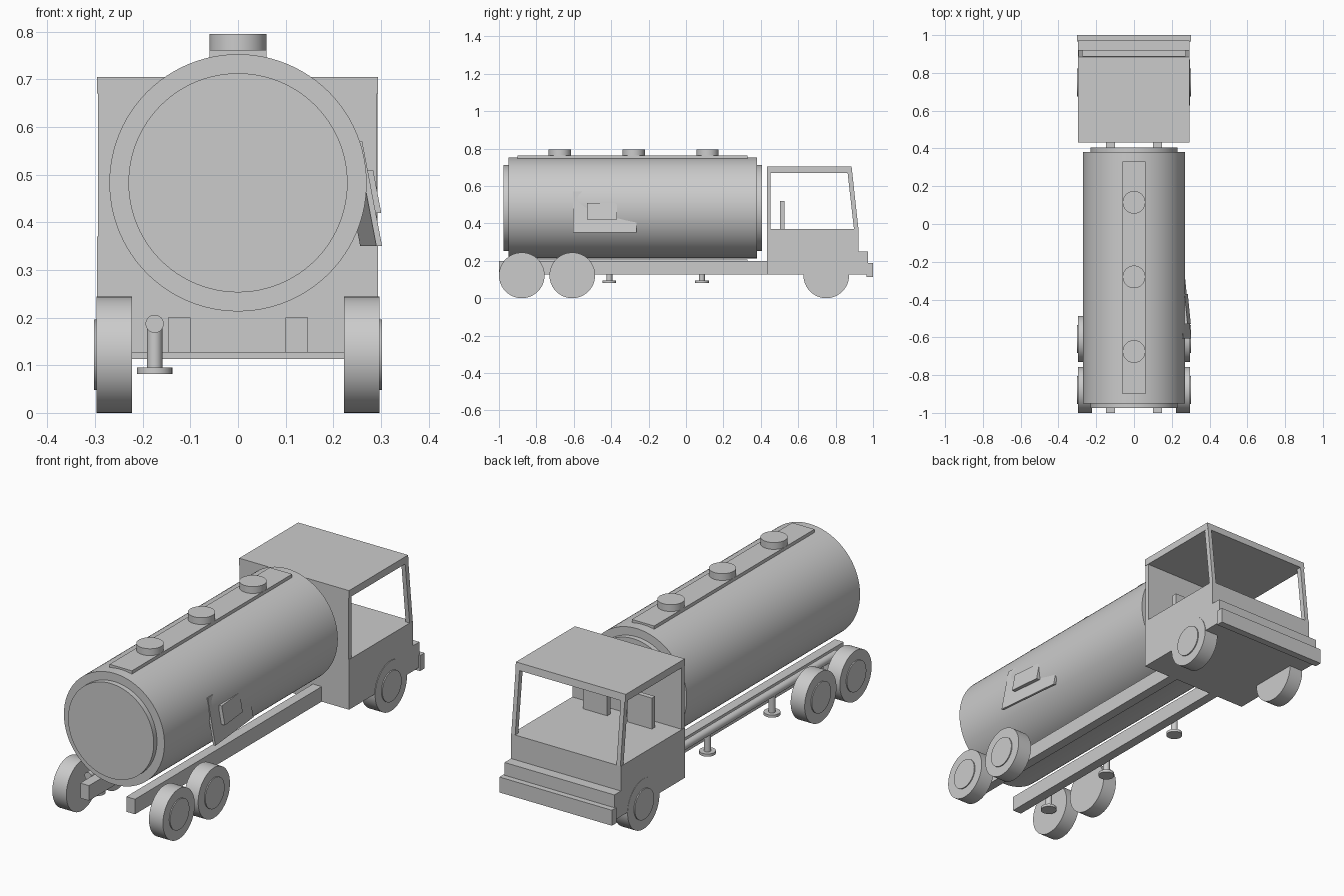
import bpy, bmesh, math
from mathutils import Vector

if "Cube" in bpy.data.objects:
    bpy.data.objects.remove(bpy.data.objects["Cube"])

grey = bpy.data.materials.new("light grey")
grey.diffuse_color = (0.6, 0.6, 0.6, 1)
grey.use_nodes = True
grey.node_tree.nodes["Principled BSDF"].inputs["Base Color"].default_value = grey.diffuse_color


def finish(name, bm, smooth=False):
    bmesh.ops.recalc_face_normals(bm, faces=bm.faces)
    mesh = bpy.data.meshes.new(name)
    bm.to_mesh(mesh)
    bm.free()
    mesh.materials.append(grey)
    obj = bpy.data.objects.new(name, mesh)
    bpy.context.collection.objects.link(obj)
    if smooth:
        bpy.ops.object.select_all(action='DESELECT')
        obj.select_set(True)
        bpy.context.view_layer.objects.active = obj
        bpy.ops.object.shade_smooth_by_angle(angle=math.radians(35))
    return obj


def box(name, x, y, z, warp=None):
    """Box from (min, max) ranges; warp optionally moves each corner."""
    bm = bmesh.new()
    bmesh.ops.create_cube(bm, size=1)
    for v in bm.verts:
        v.co = Vector([r[0] if c < 0 else r[1] for c, r in zip(v.co, (x, y, z))])
        if warp:
            v.co = warp(v.co)
    return finish(name, bm)


def cylinder(name, start, end, radius, sides=48):
    a, b = Vector(start), Vector(end)
    bm = bmesh.new()
    bmesh.ops.create_cone(bm, cap_ends=True, segments=sides, radius1=radius,
                          radius2=radius, depth=(b - a).length)
    turn = Vector((0, 0, 1)).rotation_difference(b - a)
    for v in bm.verts:
        v.co = turn @ v.co + (a + b) / 2
    return finish(name, bm, True)


def prism(name, profile, x0, x1):
    """Extrude a (y, z) profile along x."""
    bm = bmesh.new()
    face = bm.faces.new([bm.verts.new((x0, y, z)) for y, z in profile])
    out = bmesh.ops.extrude_face_region(bm, geom=[face])
    for v in out["geom"]:
        if isinstance(v, bmesh.types.BMVert):
            v.co.x = x1
    return finish(name, bm)


# Tank with slightly smaller end caps
TZ = 0.483
cylinder("tank", (0, -0.95, TZ), (0, 0.38, TZ), 0.27, 96)
cylinder("tank_rear_cap", (0, -0.975, TZ), (0, -0.94, TZ), 0.23, 96)
cylinder("tank_front_cap", (0, 0.37, TZ), (0, 0.405, TZ), 0.23, 96)

# Walkway and hatches on top
box("walkway", (-0.06, 0.06), (-0.9, 0.33), (0.735, 0.762))
for y in (-0.675, -0.28, 0.115):
    cylinder("hatch", (0, y, 0.75), (0, y, 0.795), 0.06)

# Chassis rails and wheels with outer hubs
for s in (-1, 1):
    box("chassis_rail", sorted((s * 0.1, s * 0.147)), (-1, 0.45), (0.127, 0.2))
    for y in (-0.878, -0.608, 0.75):
        cylinder("wheel", (s * 0.222, y, 0.122), (s * 0.297, y, 0.122), 0.122, 64)
        cylinder("hub", (s * 0.28, y, 0.122), (s * 0.302, y, 0.122), 0.074)

# Discharge pipe with flanged outlets on the left
cylinder("pipe", (-0.175, -0.9, 0.187), (-0.175, 0.33, 0.187), 0.019, 32)
for y in (-0.83, -0.41, 0.085):
    cylinder("outlet", (-0.175, y, 0.187), (-0.175, y, 0.09), 0.016, 32)
    cylinder("outlet_flange", (-0.175, y, 0.082), (-0.175, y, 0.095), 0.037, 32)

# Cab: stepped lower body, bumper, roof, back wall
prism("cab_body", [(0.432, 0.127), (0.972, 0.127), (0.972, 0.25),
                   (0.922, 0.25), (0.922, 0.37), (0.432, 0.37)], -0.296, 0.294)
box("bumper", (-0.302, 0.302), (0.965, 1.0), (0.113, 0.188))
prism("cab_roof", [(0.432, 0.67), (0.889, 0.67), (0.885, 0.705), (0.432, 0.705)],
      -0.296, 0.294)
box("cab_back_wall", (-0.294, 0.292), (0.432, 0.453), (0.37, 0.67))

# Slanted windscreen pillars and seat backs
for s in (-1, 1):
    prism("windscreen_pillar", [(0.898, 0.37), (0.922, 0.37), (0.889, 0.67), (0.864, 0.67)],
          s * 0.272, s * 0.293)
    box("seat_back", sorted((s * 0.055, s * 0.185)), (0.502, 0.526), (0.365, 0.52))


# Leaning sign holder on the right side of the tank
def lean(co):
    return Vector((co.x + 0.302 - 0.1 * (co.y + 0.6) - 0.19 * (co.z - 0.35), co.y, co.z))


box("sign_plate", (-0.012, 0), (-0.605, -0.265), (0.35, 0.57), lean)
box("sign_panel", (-0.005, 0.019), (-0.53, -0.37), (0.42, 0.51), lean)
